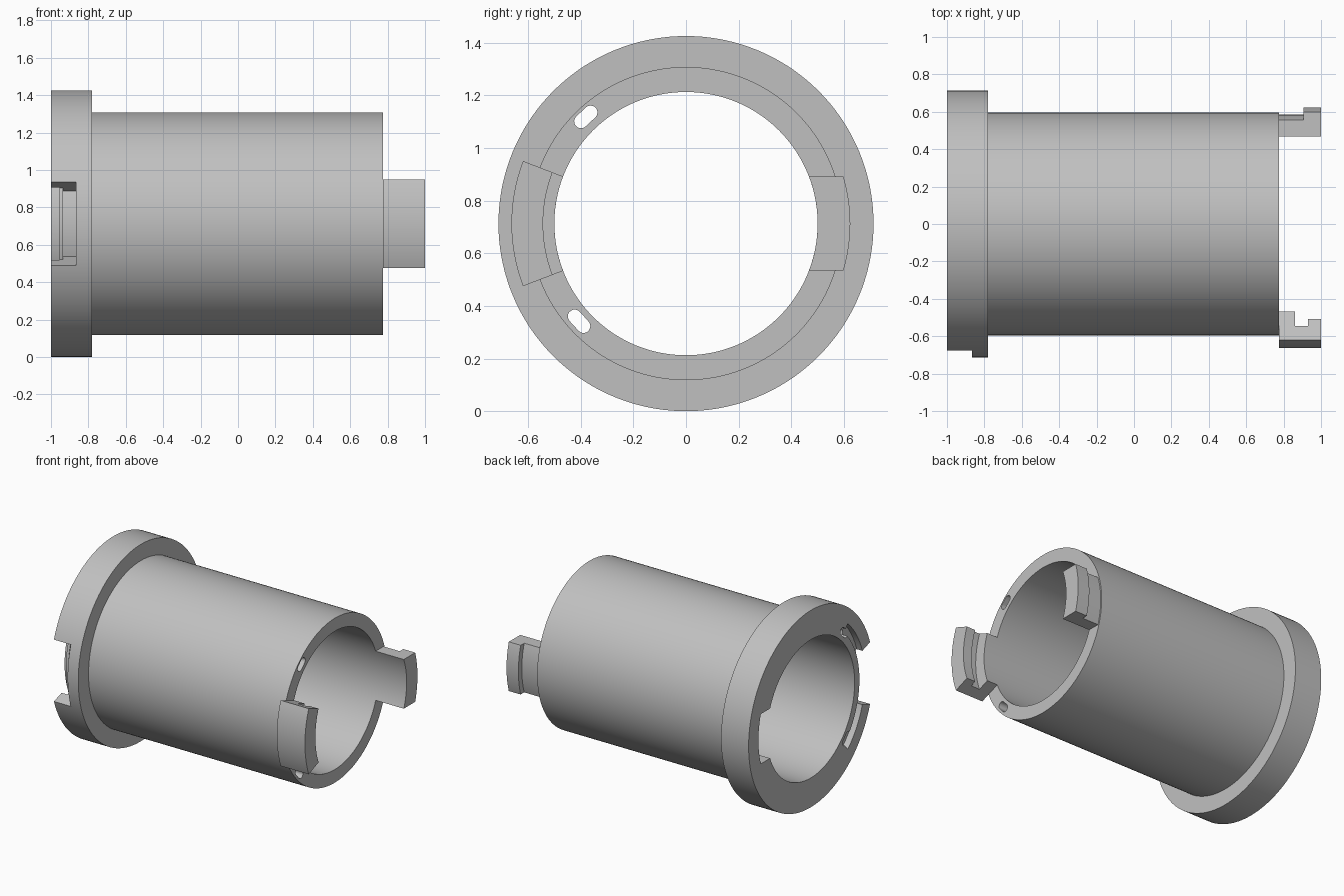
import bpy, bmesh
from math import sin, cos, asin, pi, radians

old = bpy.data.objects.get("Cube")
if old:
    bpy.data.objects.remove(old, do_unlink=True)

AXIS = 0.7125                     # height of the tube axis
FLANGE_X, END_X = -0.78, 0.775    # flange shoulder and barrel end
BORE, BARREL, FLANGE = 0.5, 0.595, 0.7125

grey = bpy.data.materials.new("plain_grey")
grey.use_nodes = True
colour = (0.53, 0.53, 0.53, 1)
grey.diffuse_color = colour
grey.node_tree.nodes["Principled BSDF"].inputs["Base Color"].default_value = colour


def finish(name, bm):
    bmesh.ops.recalc_face_normals(bm, faces=bm.faces)
    mesh = bpy.data.meshes.new(name)
    bm.to_mesh(mesh)
    bm.free()
    mesh.materials.append(grey)
    obj = bpy.data.objects.new(name, mesh)
    bpy.context.collection.objects.link(obj)
    obj.location.z = AXIS
    return obj


def prisms(name, parts):
    """Extrude (outline, x0, x1) parts along the axis into one object."""
    bm = bmesh.new()
    for outline, x0, x1 in parts:
        face = bm.faces.new([bm.verts.new((x0, y, z)) for y, z in outline])
        new = bmesh.ops.extrude_face_region(bm, geom=[face], use_keep_orig=True)["geom"]
        verts = [v for v in new if isinstance(v, bmesh.types.BMVert)]
        bmesh.ops.translate(bm, verts=verts, vec=(x1 - x0, 0, 0))
    return finish(name, bm)


def sector(r0, r1, side, half0, half1=None, steps=24):
    """Ring sector outline centred on +y or -y."""
    half1 = half0 if half1 is None else half1
    t = [2 * i / steps - 1 for i in range(steps + 1)]
    outer = [(side * r1 * cos(half1 * k), r1 * sin(half1 * k)) for k in t]
    inner = [(side * r0 * cos(half0 * k), r0 * sin(half0 * k)) for k in reversed(t)]
    return outer + inner


def parallel_sector(r0, r1, side, height):
    """Ring sector with flat parallel top and bottom."""
    return sector(r0, r1, side, asin(height / r0), asin(height / r1))


def capsule(angle, radius, half, width):
    """Rounded slot outline lying tangentially on the -y side."""
    cy, cz = -radius * cos(angle), radius * sin(angle)
    ty, tz = sin(angle), cos(angle)
    pts = []
    for i in range(20):
        a = -pi / 2 + pi * (i % 10) / 9 + (pi if i >= 10 else 0)
        u = (half if i < 10 else -half) + width * cos(a)
        v = width * sin(a)
        pts.append((cy + u * ty - v * tz, cz + u * tz + v * ty))
    return pts


# Flanged tube, revolved about x
profile = [(-1, BORE), (-1, FLANGE), (FLANGE_X, FLANGE),
           (FLANGE_X, BARREL), (END_X, BARREL), (END_X, BORE)]
bm = bmesh.new()
ring = [bm.verts.new((x, 0, r)) for x, r in profile]
edges = [bm.edges.new((ring[i - 1], ring[i])) for i in range(len(ring))]
bmesh.ops.spin(bm, geom=ring + edges, cent=(0, 0, 0), axis=(1, 0, 0),
               angle=2 * pi, steps=144, use_merge=True)
bmesh.ops.remove_doubles(bm, verts=bm.verts, dist=1e-5)
body = finish("flanged_tube", bm)

# Cutters for the flange notches, wire groove and long slots
notch = radians(18.3)
cutters = [
    prisms("notch_mouth_cutter", [(sector(0.605, 0.8, -1, notch), -1.1, -0.9)]),
    prisms("notch_recess_cutter", [(sector(0.56, 0.8, -1, notch), -0.935, -0.865)]),
    prisms("wire_groove_cutter", [(sector(0.555, 0.62, -1, radians(47)), -1.1, -0.955)]),
    prisms("bore_notch_cutter", [(parallel_sector(0.45, 0.6, 1, 0.18), -1.1, -0.86)]),
    prisms("bore_undercut_cutter", [(parallel_sector(0.45, 0.635, 1, 0.18), -0.87, -0.79)]),
    prisms("upper_slot_cutter", [(capsule(radians(46.8), 0.556, 0.025, 0.026), -1.1, 1)]),
    prisms("lower_slot_cutter", [(capsule(radians(-42.4), 0.55, 0.025, 0.026), -1.1, 1)]),
]
for cutter in cutters:
    mod = body.modifiers.new(cutter.name, 'BOOLEAN')
    mod.operation = 'DIFFERENCE'
    mod.solver = 'EXACT'
    mod.object = cutter
bpy.context.view_layer.update()
baked = bpy.data.meshes.new_from_object(
    body.evaluated_get(bpy.context.evaluated_depsgraph_get()))
body.modifiers.clear()
body.data = baked
for cutter in cutters:
    bpy.data.objects.remove(cutter, do_unlink=True)

# Front claw: radial sides, inner groove and hook
wide = radians(21)
front_claw = prisms("front_claw", [
    (sector(BORE, 0.663, -1, wide), END_X, 0.86),
    (sector(0.585, 0.663, -1, wide), 0.86, 0.93),
    (sector(0.543, 0.663, -1, wide), 0.93, 1),
])

# Back claw: parallel sides, slim neck and outward head
back_claw = prisms("back_claw", [
    (parallel_sector(BORE, 0.585, 1, 0.178), END_X, 0.905),
    (parallel_sector(BORE, 0.624, 1, 0.178), 0.905, 1),
])

# Smooth curved walls, keep edges crisp
bpy.ops.object.select_all(action='DESELECT')
for obj in (body, front_claw, back_claw):
    obj.select_set(True)
bpy.context.view_layer.objects.active = body
bpy.ops.object.shade_smooth_by_angle(angle=radians(25))
